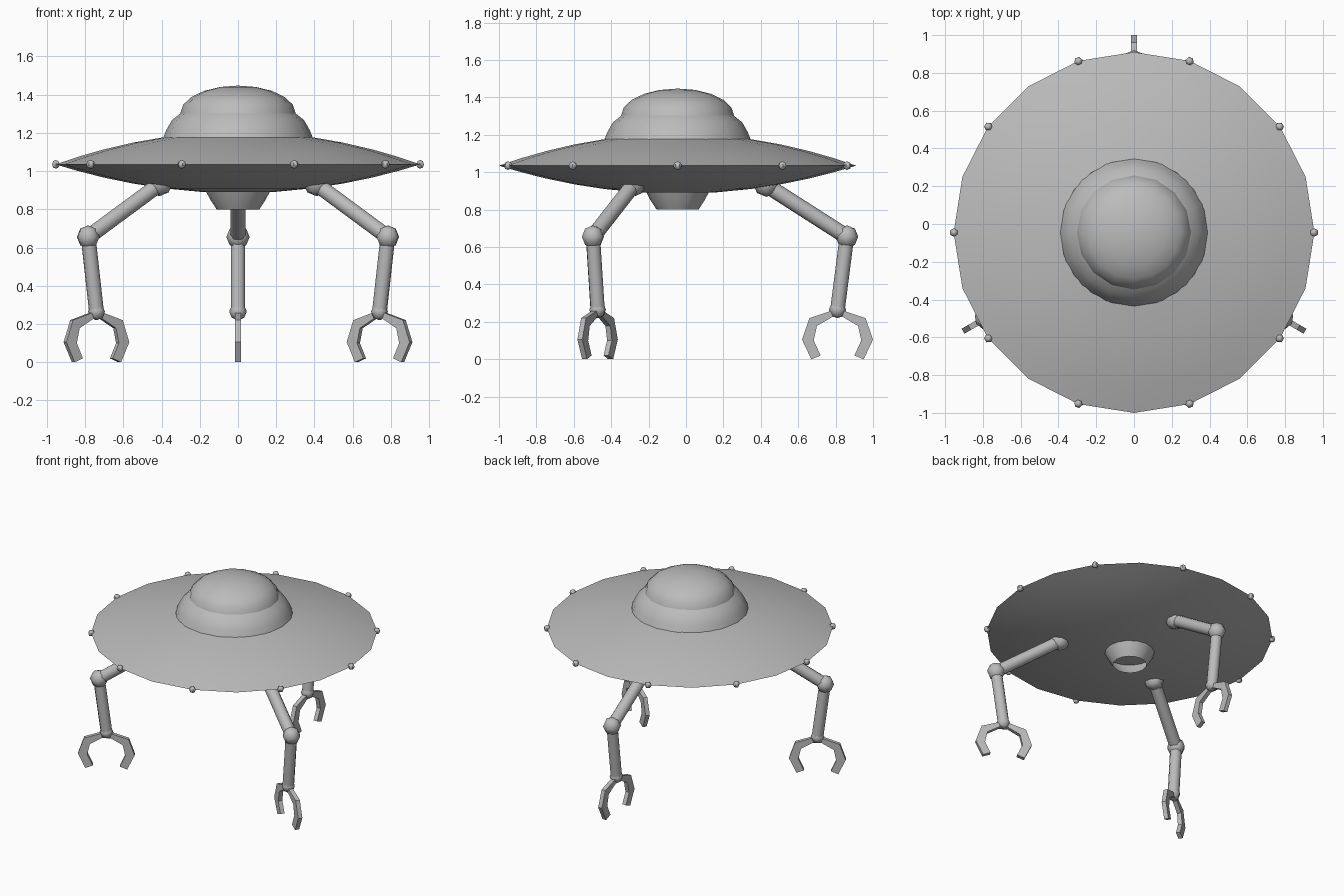
import bpy, bmesh, math
from mathutils import Vector, Matrix

if "Cube" in bpy.data.objects:
    bpy.data.objects.remove(bpy.data.objects["Cube"])

CY = -0.045          # saucer axis in y
RIM_R, RIM_Z = 0.955, 1.035

grey = bpy.data.materials.new("hull grey")
grey.diffuse_color = (0.5, 0.5, 0.5, 1)
grey.use_nodes = True
grey.node_tree.nodes["Principled BSDF"].inputs["Base Color"].default_value = grey.diffuse_color


def finish(name, bm, angle=35, matrix=None):
    """Turn a bmesh into a shaded object around the saucer axis."""
    bmesh.ops.recalc_face_normals(bm, faces=bm.faces)
    bm.transform(Matrix.Translation((0, CY, 0)) @ (matrix or Matrix()))
    me = bpy.data.meshes.new(name)
    bm.to_mesh(me)
    bm.free()
    me.materials.append(grey)
    ob = bpy.data.objects.new(name, me)
    bpy.context.collection.objects.link(ob)
    bpy.ops.object.select_all(action='DESELECT')
    ob.select_set(True)
    bpy.context.view_layer.objects.active = ob
    bpy.ops.object.shade_smooth_by_angle(angle=math.radians(angle))
    return ob


def lathe(name, profile, sides):
    bm = bmesh.new()
    vs = [bm.verts.new((r, 0, z)) for r, z in profile]
    es = [bm.edges.new(p) for p in zip(vs, vs[1:])]
    bmesh.ops.spin(bm, geom=vs + es, cent=(0, 0, 0), axis=(0, 0, 1),
                   angle=2 * math.pi, steps=sides, use_merge=True)
    bmesh.ops.remove_doubles(bm, verts=bm.verts, dist=1e-4)
    finish(name, bm)


def ball(name, pos, r, matrix, seg=8, rings=4):
    bm = bmesh.new()
    bmesh.ops.create_uvsphere(bm, u_segments=seg, v_segments=rings, radius=r,
                              matrix=Matrix.Translation(pos))
    finish(name, bm, 50, matrix)


def rod(name, a, b, r, matrix):
    a, b = Vector(a), Vector(b)
    rot = (b - a).to_track_quat('Z', 'Y').to_matrix().to_4x4()
    bm = bmesh.new()
    bmesh.ops.create_cone(bm, cap_ends=True, segments=10, radius1=r, radius2=r,
                          depth=(b - a).length,
                          matrix=Matrix.Translation((a + b) / 2) @ rot)
    finish(name, bm, 50, matrix)


def claw(name, ankle_r, side, matrix):
    outline = [(0, .265), (.03, .26), (.15, .22), (.19, .105), (.14, 0),
               (.09, .02), (.127, .10), (.11, .178), (.03, .225), (0, .225)]
    bm = bmesh.new()
    f = bm.faces.new([bm.verts.new((ankle_r + side * d, -.015, z)) for d, z in outline])
    ext = bmesh.ops.extrude_face_region(bm, geom=[f])
    bmesh.ops.translate(bm, vec=(0, .03, 0),
                        verts=[v for v in ext['geom'] if isinstance(v, bmesh.types.BMVert)])
    finish(name, bm, 20, matrix)


# Lens-shaped saucer: shallow parabolic cap above and below the rim
steps = [0, .2, .39, .55, .70, .83]
upper = [(r, RIM_Z + .17 * (1 - (r / RIM_R) ** 2)) for r in steps[2:]]
lower = [(r, RIM_Z - .15 * (1 - (r / RIM_R) ** 2)) for r in steps]
lathe("saucer_hull", upper + [(RIM_R, RIM_Z)] + lower[::-1], 20)

# Cabin collar and dome
lathe("cabin_collar", [(.395, 1.165), (.375, 1.215), (.345, 1.267), (.30, 1.303)], 16)
lathe("cabin_dome", [(.302 * math.cos(a), 1.302 + .145 * math.sin(a))
                     for a in [math.pi / 2 * i / 5 for i in range(5)]] + [(0, 1.447)], 16)

# Open nozzle under the hull
lathe("belly_nozzle", [(.168, .895), (.145, .85), (.112, .80)], 16)

# Ten rim lamps
for i in range(10):
    m = Matrix.Rotation(math.radians(36 * i), 4, 'Z')
    ball(f"rim_lamp_{i + 1}", (.953, 0, RIM_Z), .023, m, 6, 4)

# Three jointed legs with two-finger claws
for label, deg in (("back", 90), ("left", 210), ("right", 330)):
    m = Matrix.Rotation(math.radians(deg), 4, 'Z')
    hip, knee, ankle = (.475, 0, .93), (.905, 0, .655), (.855, 0, .265)
    ball(label + "_hip", (.475, 0, .94), .072, m)
    rod(label + "_upper_leg", hip, knee, .042, m)
    ball(label + "_knee", knee, .061, m)
    rod(label + "_lower_leg", knee, ankle, .039, m)
    ball(label + "_ankle", ankle, .046, m)
    claw(label + "_outer_claw", ankle[0], 1, m)
    claw(label + "_inner_claw", ankle[0], -1, m)
